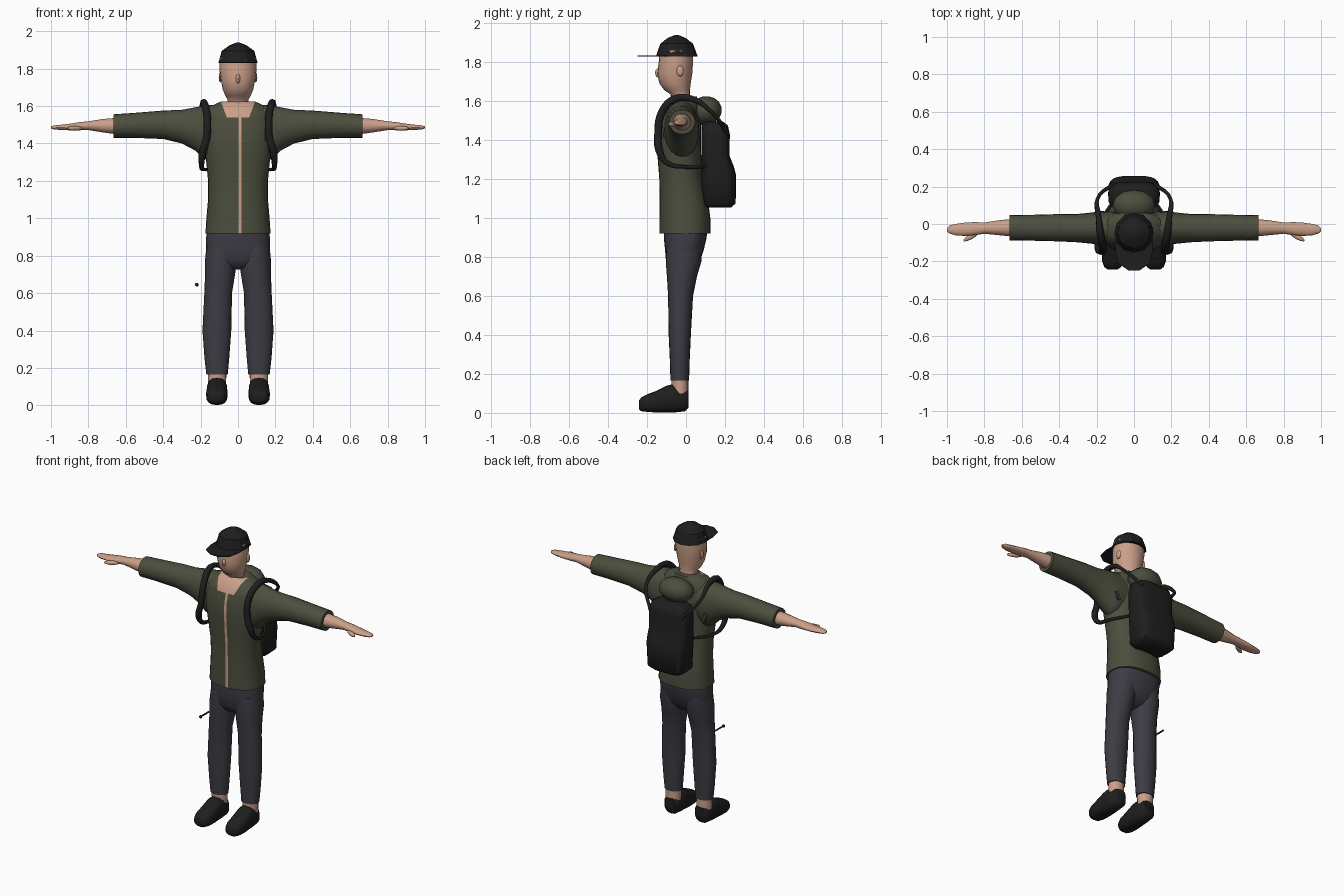
import bpy, bmesh, math
from mathutils import Vector, Matrix

cube = bpy.data.objects.get("Cube")
if cube:
    bpy.data.objects.remove(cube, do_unlink=True)


def material(name, *rgb):
    m = bpy.data.materials.new(name)
    m.use_nodes = True
    col = (*rgb, 1)
    m.diffuse_color = col
    bsdf = m.node_tree.nodes["Principled BSDF"]
    bsdf.inputs["Base Color"].default_value = col
    bsdf.inputs["Roughness"].default_value = 0.8
    return m


SKIN = material("skin", .60, .35, .25)
OLIVE = material("olive cloth", .072, .076, .048)
NAVY = material("dark grey trousers", .046, .045, .058)
BLACK = material("black fabric", .013, .013, .013)
GREY = material("grey patch", .05, .05, .06)


def finish(name, bm, mats, mirror=False, angle=50):
    """Turn a bmesh into a smooth-shaded object, optionally mirrored in x."""
    bmesh.ops.recalc_face_normals(bm, faces=bm.faces)
    me = bpy.data.meshes.new(name)
    bm.to_mesh(me)
    bm.free()
    for m in mats:
        me.materials.append(m)
    me.shade_smooth()
    me.set_sharp_from_angle(angle=math.radians(angle))
    ob = bpy.data.objects.new(name, me)
    bpy.context.collection.objects.link(ob)
    if mirror:
        ob.modifiers.new("Mirror", 'MIRROR').use_mirror_merge = False
    return ob


def loft_mesh(axis, rings, n=20, power=2.0):
    """Skin superellipse rings (t, cu, cv, ru, rv) stacked along an axis."""
    order = {'x': (2, 0, 1), 'y': (0, 2, 1), 'z': (0, 1, 2)}[axis]
    bm = bmesh.new()
    loops = []
    for t, cu, cv, ru, rv in rings:
        loop = []
        for i in range(n):
            a = math.tau * i / n
            c, s = math.cos(a), math.sin(a)
            u = cu + ru * math.copysign(abs(c) ** (2 / power), c)
            v = cv + rv * math.copysign(abs(s) ** (2 / power), s)
            uvt = (u, v, t)
            loop.append(bm.verts.new([uvt[k] for k in order]))
        loops.append(loop)
    for a, b in zip(loops, loops[1:]):
        for i in range(n):
            j = (i + 1) % n
            bm.faces.new((a[i], a[j], b[j], b[i]))
    bm.faces.new(loops[0])
    bm.faces.new(loops[-1])
    return bm


def loft(name, axis, rings, mat, n=20, power=2.0, mirror=False, angle=50):
    return finish(name, loft_mesh(axis, rings, n, power), [mat], mirror, angle)


def ball(name, loc, size, mat, rot=(0, 0, 0), seg=12, mirror=False):
    bm = bmesh.new()
    bmesh.ops.create_uvsphere(bm, u_segments=seg, v_segments=seg // 2 + 2, radius=1)
    bm.transform(Matrix.LocRotScale(Vector(loc), Matrix.Rotation(rot[2], 3, 'Z')
                 @ Matrix.Rotation(rot[0], 3, 'X'), Vector(size)))
    return finish(name, bm, [mat], mirror)


def plate(name, loc, size, tilt, mat, mirror=False):
    bm = bmesh.new()
    bmesh.ops.create_cube(bm, size=1)
    bm.transform(Matrix.LocRotScale(Vector(loc), Matrix.Rotation(tilt, 3, 'Y'), Vector(size)))
    return finish(name, bm, [mat], mirror)


# Head, neck, nose and ears
loft("head", 'z', [
    (1.50, 0, -.03, .06, .05), (1.60, 0, -.025, .06, .048), (1.635, 0, -.03, .056, .05),
    (1.655, 0, -.045, .068, .065), (1.69, 0, -.056, .082, .08), (1.74, 0, -.058, .092, .09),
    (1.80, 0, -.052, .10, .088), (1.86, 0, -.05, .096, .086)], SKIN)
ball("nose", (0, -.143, 1.745), (.013, .016, .024), SKIN, seg=8)
ball("ears", (.095, -.03, 1.755), (.008, .018, .028), SKIN, seg=8, mirror=True)

# Cap crown and flat pointed brim
loft("cap_crown", 'z', [
    (1.83, 0, -.047, .105, .107), (1.895, 0, -.048, .087, .084),
    (1.925, 0, -.048, .045, .045), (1.94, 0, -.048, .008, .008)], BLACK, n=12, angle=25)
bm = bmesh.new()
half = [(.10, -.06), (.10, -.14), (.085, -.21), (.03, -.248)]
outline = half + [(-x, y) for x, y in reversed(half)]
brim = bm.faces.new([bm.verts.new((x, y, 1.829)) for x, y in outline])
up = bmesh.ops.extrude_face_region(bm, geom=[brim])["geom"]
bmesh.ops.translate(bm, vec=(0, 0, .006), verts=[v for v in up if isinstance(v, bmesh.types.BMVert)])
finish("cap_brim", bm, [BLACK])

# Jacket body, with the open neckline and front gap cut in as skin
bm = loft_mesh('z', [
    (.92, 0, -.005, .174, .130), (1.0, 0, -.005, .169, .130), (1.1, 0, -.012, .160, .124),
    (1.2, 0, -.025, .160, .112), (1.3, 0, -.033, .170, .112), (1.4, 0, -.038, .184, .114),
    (1.48, 0, -.036, .188, .112), (1.55, 0, -.03, .178, .10), (1.60, 0, -.018, .145, .082),
    (1.625, 0, -.01, .09, .065)], n=28, power=2.3)
for co, no in [((.004, 0, 0), (1, 0, 0)), ((.02, 0, 0), (1, 0, 0)), ((0, 0, 1.54), (0, 0, 1)),
               ((.06, 0, 1.54), (.08, 0, -.03)), ((-.06, 0, 1.54), (.08, 0, .03))]:
    bmesh.ops.bisect_plane(bm, geom=bm.verts[:] + bm.edges[:] + bm.faces[:],
                           plane_co=co, plane_no=no)
for f in bm.faces:
    c = f.calc_center_median()
    neckline = c.z > 1.54 and abs(c.x) < .06 + (c.z - 1.54) * .375
    gap = .004 < c.x < .02 and .93 < c.z < 1.55
    f.material_index = int(c.y < -.03 and (neckline or gap))
finish("jacket_body", bm, [OLIVE, SKIN])

# Sleeves, hood and small patches
loft("sleeves", 'x', [
    (.08, -.022, 1.48, .085, .125), (.15, -.022, 1.455, .09, .15), (.19, -.022, 1.462, .088, .138),
    (.23, -.022, 1.478, .083, .115), (.30, -.022, 1.49, .076, .09), (.40, -.02, 1.50, .073, .076),
    (.55, -.02, 1.497, .069, .067), (.665, -.02, 1.493, .067, .063)], OLIVE, mirror=True)
ball("hood", (0, .10, 1.55), (.115, .085, .075), OLIVE, rot=(.25, 0, 0))
plate("back_patches", (.18, .066, 1.40), (.022, .008, .055), .4, GREY, mirror=True)
plate("chest_patch", (.153, -.112, 1.43), (.03, .008, .034), 0, GREY)

# Forearms, hands and thumbs
loft("hands", 'x', [
    (.64, -.02, 1.493, .048, .046), (.72, -.02, 1.495, .04, .037), (.80, -.022, 1.495, .03, .024),
    (.85, -.025, 1.492, .035, .022), (.90, -.028, 1.488, .036, .018), (.95, -.03, 1.486, .031, .014),
    (.985, -.03, 1.486, .022, .011), (1.0, -.03, 1.486, .008, .005)], SKIN, n=14, mirror=True)
ball("thumbs", (.872, -.068, 1.481), (.048, .014, .013), SKIN, rot=(0, 0, -.5), seg=10, mirror=True)

# Trousers
loft("trouser_hips", 'z', [
    (.96, 0, 0, .16, .11), (.90, 0, -.004, .17, .11), (.84, 0, -.008, .172, .10),
    (.78, 0, -.015, .165, .088), (.74, 0, -.02, .12, .06), (.725, 0, -.022, .06, .03)],
    NAVY, power=2.4)
loft("trouser_legs", 'z', [
    (.86, .088, -.008, .08, .09), (.78, .09, -.012, .086, .092), (.70, .096, -.021, .08, .077),
    (.60, .106, -.028, .074, .064), (.40, .113, -.032, .077, .057), (.25, .113, -.032, .066, .05),
    (.165, .112, -.032, .057, .048)], NAVY, mirror=True)

# Ankles and shoes
loft("ankles", 'z', [(.08, .112, -.03, .048, .042), (.19, .112, -.032, .05, .044)], SKIN, mirror=True)
loft("shoes", 'y', [
    (.012, .11, .07, .036, .045), (-.005, .111, .066, .05, .058), (-.07, .112, .074, .055, .073),
    (-.10, .112, .07, .056, .069), (-.15, .113, .058, .058, .056), (-.20, .114, .05, .056, .045),
    (-.23, .114, .044, .045, .035), (-.242, .114, .04, .028, .022)],
    BLACK, n=16, power=2.6, mirror=True)

# Backpack
loft("backpack", 'z', [
    (1.053, 0, .165, .105, .065), (1.075, 0, .167, .13, .088), (1.22, 0, .167, .138, .09),
    (1.26, 0, .163, .138, .084), (1.32, 0, .151, .138, .072), (1.43, 0, .152, .138, .073),
    (1.475, 0, .148, .125, .067), (1.495, 0, .145, .09, .045)], BLACK, n=24, power=3.6)

# Shoulder straps, padded in front and thin behind
cu = bpy.data.curves.new("straps", 'CURVE')
cu.dimensions = '3D'
cu.bevel_depth = .02
cu.bevel_resolution = 2
cu.resolution_u = 5
cu.use_fill_caps = True
path = [(.11, .215, 1.43, .5), (.195, .135, 1.54, .5), (.188, .03, 1.612, .8),
        (.178, -.06, 1.61, 1), (.165, -.125, 1.54, 1), (.168, -.143, 1.43, 1),
        (.19, -.138, 1.35, 1), (.195, -.10, 1.285, .7), (.185, 0, 1.262, .45),
        (.125, .10, 1.265, .45)]
sp = cu.splines.new('BEZIER')
sp.bezier_points.add(len(path) - 1)
for p, (x, y, z, r) in zip(sp.bezier_points, path):
    p.co = (x, y, z)
    p.radius = r
    p.handle_left_type = p.handle_right_type = 'AUTO'
cu.materials.append(BLACK)
straps = bpy.data.objects.new("straps", cu)
bpy.context.collection.objects.link(straps)
straps.modifiers.new("Mirror", 'MIRROR').use_mirror_merge = False

# Small rod with a knob beside the right thigh
loft("side_rod", 'y', [(-.07, -.22, .645, .005, .005), (.01, -.22, .645, .005, .005)], BLACK, n=8)
ball("side_rod_knob", (-.22, -.075, .645), (.01, .01, .01), BLACK, seg=8)
